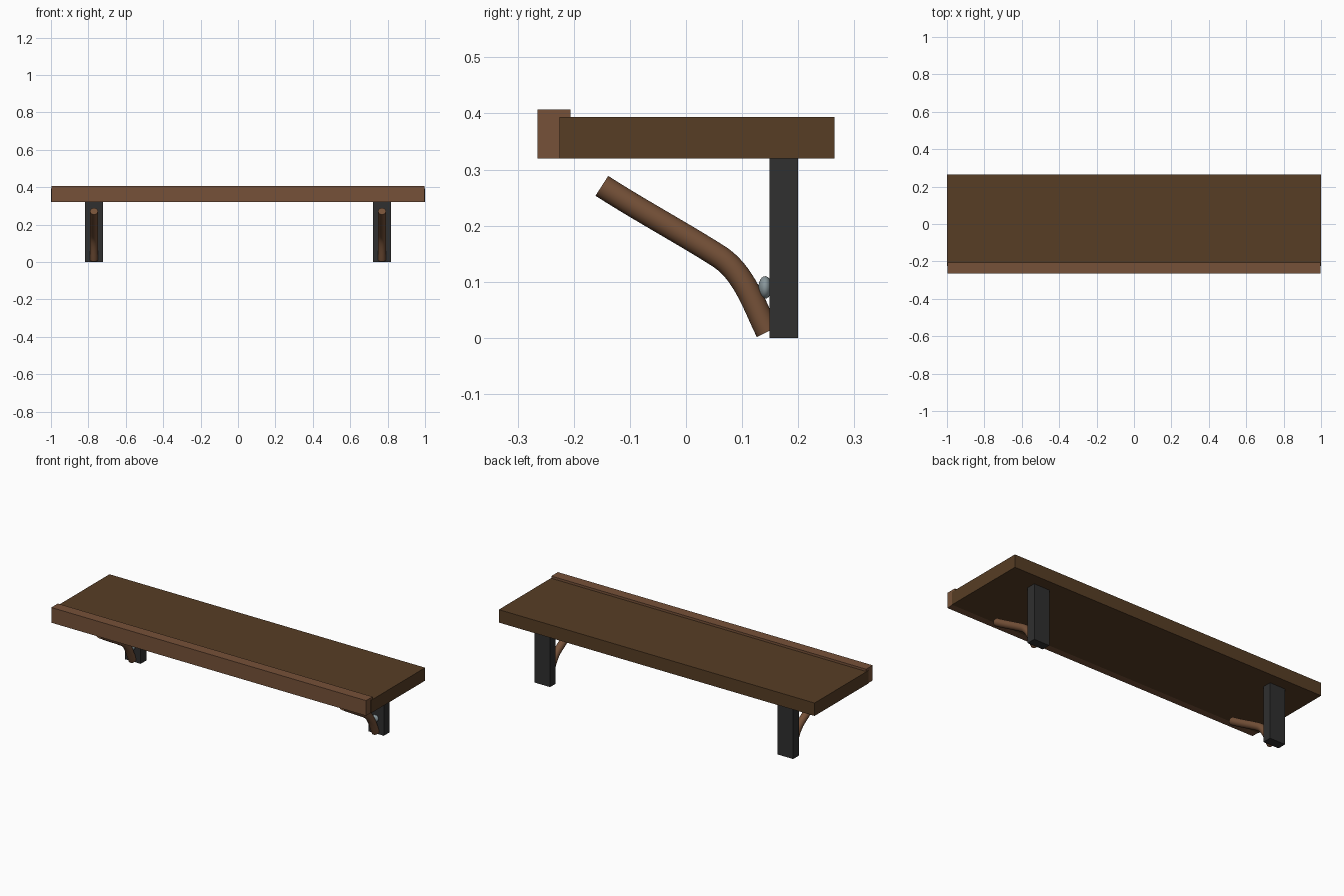
import bpy
import math
from mathutils import Vector

cube = bpy.data.objects.get("Cube")
if cube:
    bpy.data.objects.remove(cube, do_unlink=True)


def material(name, rgb, roughness=0.7):
    mat = bpy.data.materials.new(name)
    mat.use_nodes = True
    mat.diffuse_color = (*rgb, 1)
    shader = mat.node_tree.nodes["Principled BSDF"]
    shader.inputs["Base Color"].default_value = (*rgb, 1)
    shader.inputs["Roughness"].default_value = roughness
    return mat


dark_wood = material("dark wood", (0.095, 0.047, 0.018))
warm_wood = material("warm wood", (0.18, 0.083, 0.04))
black_iron = material("black iron", (0.029, 0.029, 0.029))
steel = material("grey steel", (0.25, 0.31, 0.33), 0.4)


def box(name, low, high, mat):
    low, high = Vector(low), Vector(high)
    bpy.ops.mesh.primitive_cube_add(size=1, location=(low + high) / 2)
    ob = bpy.context.object
    ob.name = name
    ob.scale = high - low
    bpy.ops.object.transform_apply(location=False, rotation=False, scale=True)
    ob.data.materials.append(mat)
    return ob


def brace(name, x):
    # Round curved bar: (point, left handle, right handle) in y, z
    knots = [((-0.15, 0.271), (-0.2, 0.303), (-0.08, 0.226)),
             ((0.062, 0.143), (0.0, 0.183), (0.105, 0.113)),
             ((0.145, 0.011), (0.123, 0.055), (0.16, -0.02))]
    curve = bpy.data.curves.new(name, "CURVE")
    curve.dimensions = "3D"
    curve.bevel_depth = 0.021
    curve.bevel_resolution = 6
    curve.use_fill_caps = True
    curve.resolution_u = 14
    spline = curve.splines.new("BEZIER")
    spline.bezier_points.add(len(knots) - 1)
    for p, (co, left, right) in zip(spline.bezier_points, knots):
        p.handle_left_type = p.handle_right_type = "FREE"
        p.co, p.handle_left, p.handle_right = (x, *co), (x, *left), (x, *right)
    ob = bpy.data.objects.new(name, curve)
    bpy.context.collection.objects.link(ob)
    bpy.ops.object.select_all(action="DESELECT")
    ob.select_set(True)
    bpy.context.view_layer.objects.active = ob
    bpy.ops.object.convert(target="MESH")
    ob = bpy.context.object
    ob.name = name
    ob.data.materials.clear()
    ob.data.materials.append(warm_wood)
    bpy.ops.object.shade_smooth_by_angle(angle=math.radians(40))


# Shelf board and raised front lip
box("shelf_board", (-1, -0.225, 0.32), (1, 0.265, 0.394), dark_wood)
box("front_lip", (-0.997, -0.265, 0.32), (0.997, -0.206, 0.407), warm_wood)

# Two brackets: upright plate, curved brace and bolt head
for side, x in (("right", -0.77), ("left", 0.77)):
    box(side + "_upright", (x - 0.049, 0.149, 0), (x + 0.049, 0.2, 0.32), black_iron)
    brace(side + "_brace", x)
    bpy.ops.mesh.primitive_uv_sphere_add(segments=24, ring_count=12, radius=0.02,
                                         location=(x, 0.141, 0.09))
    bolt = bpy.context.object
    bolt.name = side + "_bolt_head"
    bolt.scale = (1, 0.6, 1)
    bolt.data.materials.append(steel)
    bpy.ops.object.shade_smooth()
